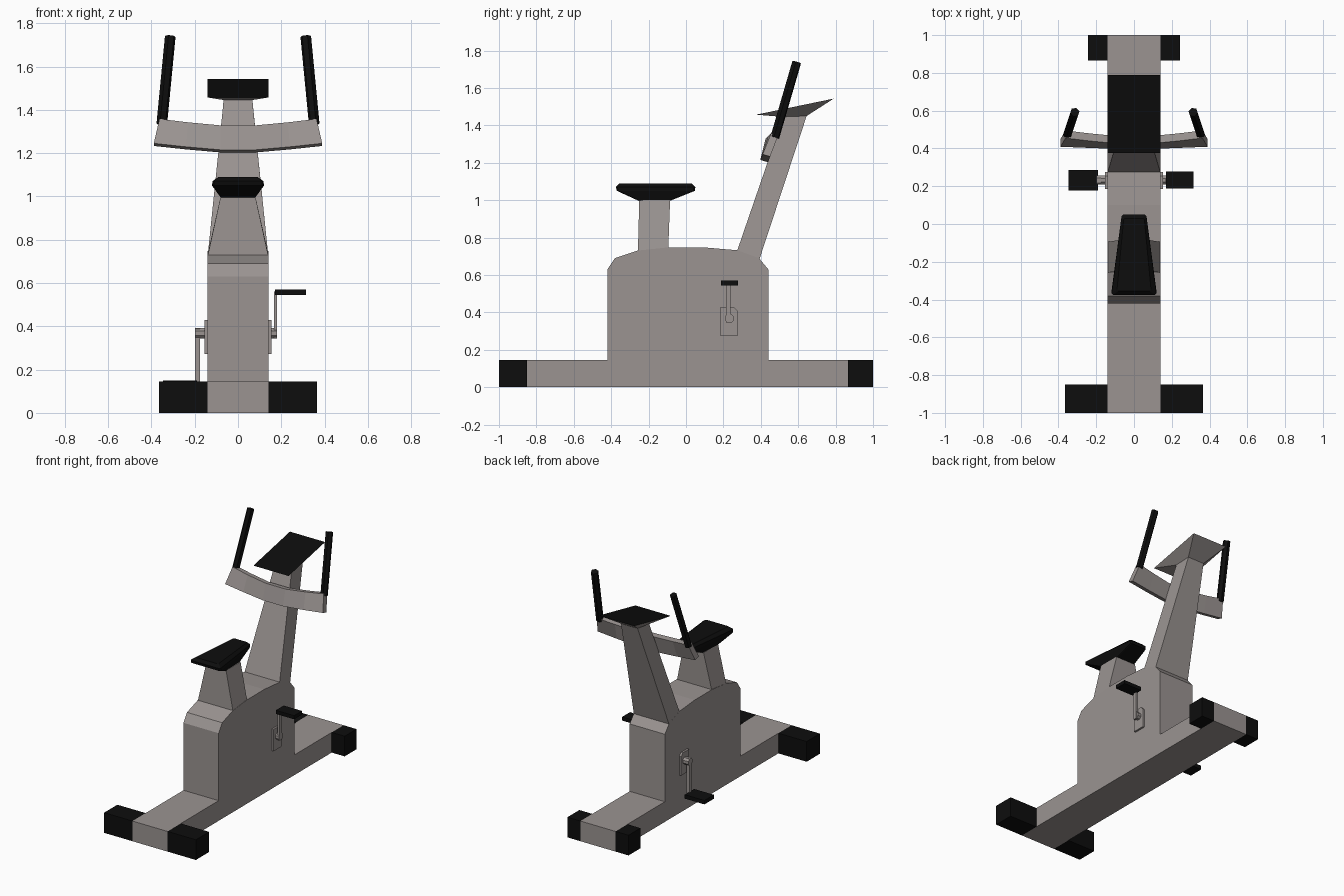
import bpy, bmesh, math
from mathutils import Vector

if "Cube" in bpy.data.objects:
    bpy.data.objects.remove(bpy.data.objects["Cube"])


def material(name, rgb):
    m = bpy.data.materials.new(name)
    m.diffuse_color = (*rgb, 1)
    m.use_nodes = True
    m.node_tree.nodes["Principled BSDF"].inputs["Base Color"].default_value = m.diffuse_color
    return m


GREY = material("warm grey", (0.325, 0.295, 0.285))
BLACK = material("black", (0.004, 0.004, 0.004))


def loft(name, rings, mat):
    """Skin equal-length rings of points and cap both ends."""
    bm = bmesh.new()
    vs = [[bm.verts.new(p) for p in r] for r in rings]
    for a, b in zip(vs, vs[1:]):
        for i in range(len(a)):
            j = (i + 1) % len(a)
            bm.faces.new((a[i], a[j], b[j], b[i]))
    bm.faces.new(vs[0])
    bm.faces.new(vs[-1])
    bmesh.ops.recalc_face_normals(bm, faces=bm.faces)
    me = bpy.data.meshes.new(name)
    bm.to_mesh(me)
    bm.free()
    me.materials.append(mat)
    ob = bpy.data.objects.new(name, me)
    bpy.context.collection.objects.link(ob)
    return ob


def side_profile(name, yz, x0, x1, mat):
    return loft(name, [[(x, y, z) for y, z in yz] for x in (x0, x1)], mat)


def box(name, x0, x1, y0, y1, z0, z1, mat):
    return side_profile(name, [(y0, z0), (y1, z0), (y1, z1), (y0, z1)], x0, x1, mat)


def quad(w0, y0, z0, w1, y1, z1):
    """Ring from a front edge (half width, y, z) and a back edge."""
    return [(-w0, y0, z0), (w0, y0, z0), (w1, y1, z1), (-w1, y1, z1)]


def rod(name, a, b, r, sides, mat):
    a, b = Vector(a), Vector(b)
    q = (b - a).to_track_quat('Z', 'Y')
    ring = [q @ Vector((r * math.cos(2 * math.pi * (i + .5) / sides),
                        r * math.sin(2 * math.pi * (i + .5) / sides), 0)) for i in range(sides)]
    return loft(name, [[p + e for p in ring] for e in (a, b)], mat)


# base beam and flywheel housing in one silhouette
side_profile("frame_body", [
    (-1, 0), (1, 0), (1, .145), (.44, .145), (.44, .63), (.39, .69), (.275, .732),
    (.10, .747), (-.10, .747), (-.26, .73), (-.38, .69), (-.42, .63), (-.42, .145),
    (-1, .145)], -.14, .14, GREY)

# seat post
loft("seat_post", [quad(.14, -.257, .725, .14, -.095, .735),
                   quad(.08, -.25, 1.0, .08, -.085, 1.0)], GREY)

# seat: tapering pad, wide at the rider's back, corners clipped
def seat_ring(z, y0, y1, w0, w1, c):
    half = [(w0 - c, y0), (w0, y0 + c), (w1, y1 - c), (w1 - c, y1)]
    return [(x, y, z) for x, y in half] + [(-x, y, z) for x, y in reversed(half)]

loft("seat", [seat_ring(.995, -.25, -.09, .08, .075, .005),
              seat_ring(1.05, -.37, .048, .12, .066, .008),
              seat_ring(1.07, -.375, .05, .118, .066, .008),
              seat_ring(1.09, -.355, .03, .09, .055, .008)], BLACK)

# handlebar mast
loft("mast", [quad(.14, .272, .725, .14, .393, .685),
              quad(.066, .52, 1.447, .066, .645, 1.45)], GREY)

# console: grey underside, black top face
console = loft("console", [quad(.066, .52, 1.445, .066, .645, 1.45),
                           quad(.14, .375, 1.457, .14, .79, 1.543)], GREY)
console.data.materials.append(BLACK)
for p in console.data.polygons:
    if p.normal.z > .8:
        p.material_index = 1

# bent crossbar: section swept along x, ends raised and set back
def bar_ring(s, xb, xt, dyb, dyt, dz):
    return [(s * xb, .397 + dyb, 1.215 + dz), (s * xt, .425 + dyt, 1.328 + dz),
            (s * xt, .465 + dyt, 1.322 + dz), (s * xb, .438 + dyb, 1.203 + dz)]

loft("crossbar", [bar_ring(-1, .389, .363, .012, .03, .03), bar_ring(-1, .24, .23, .006, .014, .014),
                  bar_ring(-1, .08, .08, 0, 0, 0), bar_ring(1, .08, .08, 0, 0, 0),
                  bar_ring(1, .24, .23, .006, .014, .014), bar_ring(1, .389, .363, .012, .03, .03)], GREY)

# grips, feet and crank covers on both sides
for s, side in ((-1, "left"), (1, "right")):
    rod(side + "_grip", (s * .352, .475, 1.335), (s * .313, .592, 1.738), .025, 6, BLACK)
    box(side + "_front_foot", s * .14, s * .365, -1, -.85, 0, .145, BLACK)
    box(side + "_rear_foot", s * .14, s * .243, .865, 1, 0, .145, BLACK)
    side_profile(side + "_crank_cover", [(.185, .273), (.275, .273), (.275, .41), (.255, .43),
                                         (.185, .43)], s * .135, s * .154, GREY)

# right crank points up, left crank points down
rod("right_axle", (.15, .232, .368), (.18, .232, .368), .026, 8, GREY)
box("right_crank_arm", .166, .181, .213, .238, .345, .56, GREY)
box("right_pedal", .17, .315, .187, .277, .545, .571, BLACK)
rod("left_axle", (-.15, .232, .368), (-.198, .232, .368), .026, 8, GREY)
box("left_crank_arm", -.198, -.176, .218, .243, .135, .393, GREY)
box("left_pedal", -.347, -.19, .178, .286, .122, .15, BLACK)
